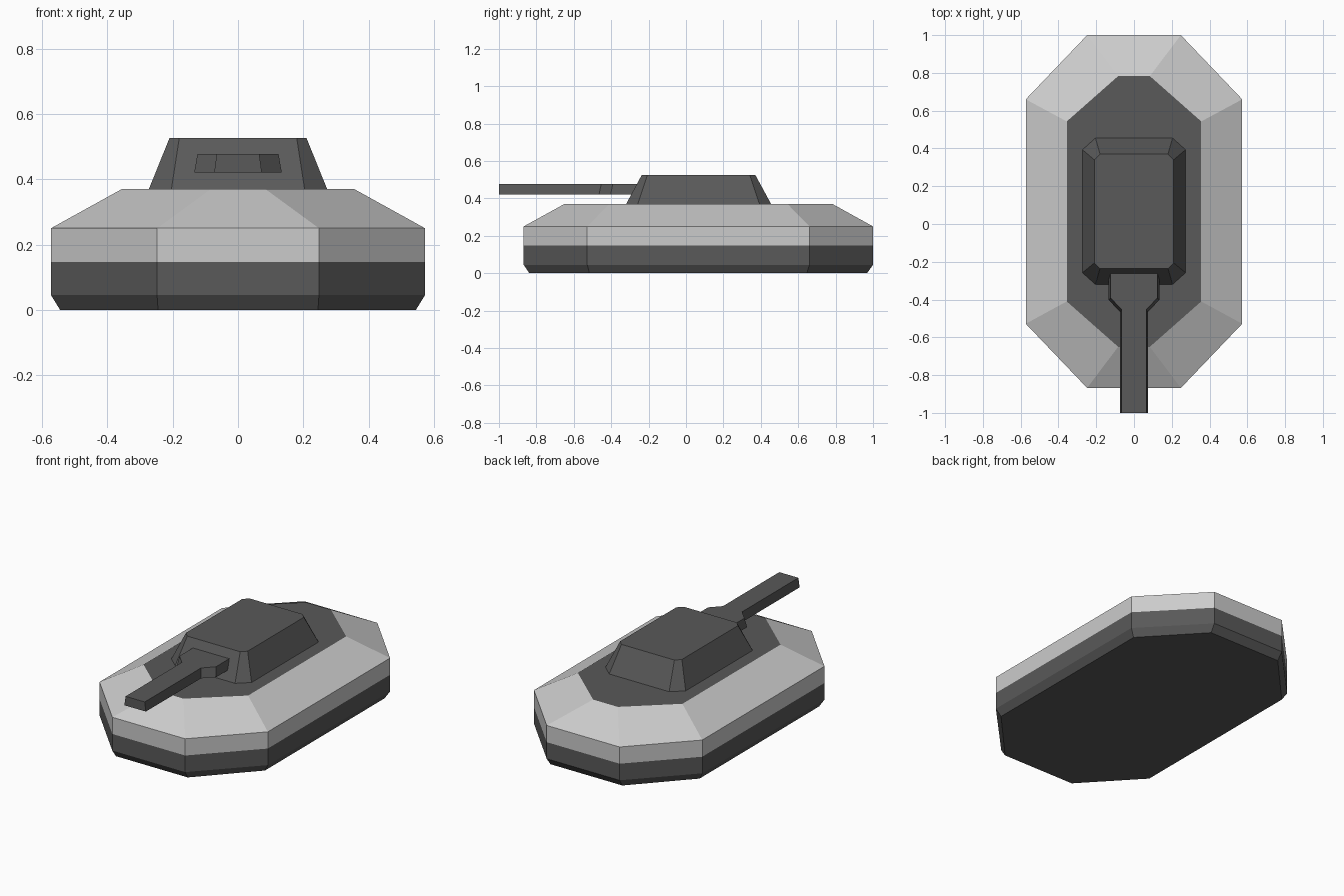
import bpy, bmesh

if "Cube" in bpy.data.objects:
    bpy.data.objects.remove(bpy.data.objects["Cube"])

def paint(name, v):
    m = bpy.data.materials.new(name)
    m.diffuse_color = (v, v, v, 1)
    m.use_nodes = True
    m.node_tree.nodes["Principled BSDF"].inputs["Base Color"].default_value = m.diffuse_color
    return m

LIGHT, DARK = paint("light_grey", 0.6), paint("dark_grey", 0.1)

def octagon(x, cx, y0, y1, cy, z):
    """Chamfered rectangle: half width x, half width cx at the ends, chamfer length cy."""
    right = [(cx, y0), (x, y0 + cy), (x, y1 - cy), (cx, y1)]
    return [(a, b, z) for a, b in right] + [(-a, b, z) for a, b in reversed(right)]

def loft(name, rings, light_bands=()):
    """Join stacked rings with side faces and cap both ends."""
    bm = bmesh.new()
    loops = [[bm.verts.new(p) for p in ring] for ring in rings]
    n = len(loops[0])
    for band, (a, b) in enumerate(zip(loops, loops[1:])):
        for i in range(n):
            j = (i + 1) % n
            f = bm.faces.new((a[i], a[j], b[j], b[i]))
            f.material_index = 0 if band in light_bands else 1
    for cap in (loops[0][::-1], loops[-1]):
        bm.faces.new(cap).material_index = 1
    bmesh.ops.recalc_face_normals(bm, faces=bm.faces[:])
    me = bpy.data.meshes.new(name)
    bm.to_mesh(me)
    bm.free()
    me.materials.append(LIGHT)
    me.materials.append(DARK)
    ob = bpy.data.objects.new(name, me)
    bpy.context.collection.objects.link(ob)
    return ob

# Hull: dark skirt, light side and sloped armour, dark deck
def belt(z):
    return octagon(0.573, 0.248, -0.868, 1.0, 0.34, z)

loft("hull", [octagon(0.545, 0.245, -0.838, 0.968, 0.322, 0),
              belt(0.045), belt(0.147), belt(0.25),
              octagon(0.356, 0.084, -0.65, 0.783, 0.24, 0.37)], light_bands=(2, 3))

# Turret
loft("turret", [octagon(0.273, 0.204, -0.32, 0.455, 0.062, 0.37),
                octagon(0.21, 0.18, -0.236, 0.37, 0.03, 0.526)])

# Gun: wide mantlet narrowing into a square barrel, sides leaning inward
def gun_outline(wide, thin, shift, back, z):
    right = [(thin, -1.0), (thin, -0.457 - shift), (wide, -0.395 - shift), (wide, back)]
    return [(a, b, z) for a, b in right] + [(-a, b, z) for a, b in reversed(right)]

loft("gun", [gun_outline(0.134, 0.073, 0.008, -0.285, 0.421),
             gun_outline(0.124, 0.065, -0.004, -0.255, 0.478)])
